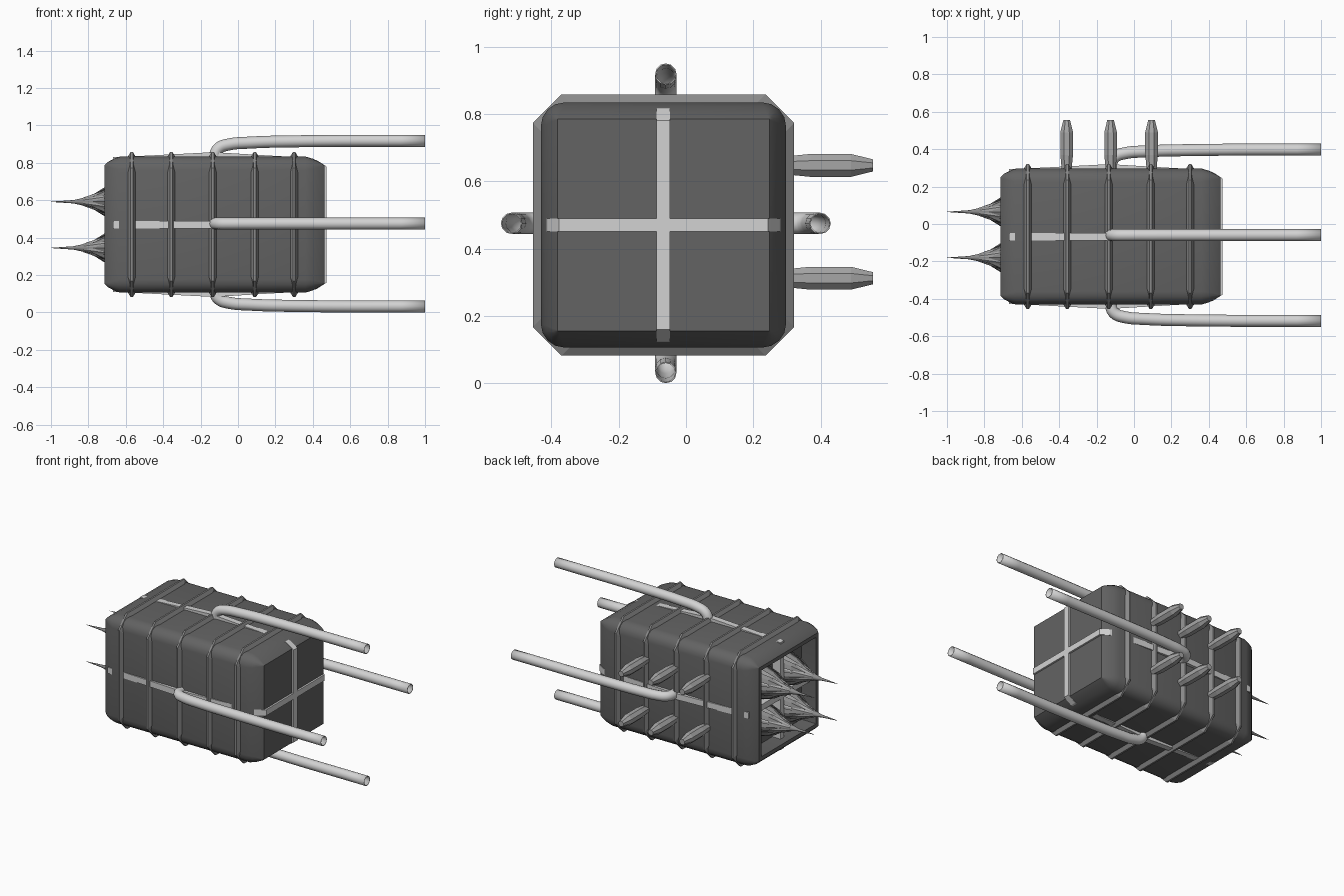
import bpy, bmesh, math
from mathutils import Vector

if "Cube" in bpy.data.objects:
    bpy.data.objects.remove(bpy.data.objects["Cube"])

CY, CZ = -0.067, 0.47          # body axis


def mat(name, v):
    m = bpy.data.materials.new(name)
    m.diffuse_color = (v, v, v, 1)
    m.use_nodes = True
    m.node_tree.nodes["Principled BSDF"].inputs["Base Color"].default_value = m.diffuse_color
    return m


DARK = mat("dark grey", 0.125)
MID = mat("mid grey", 0.25)
PALE = mat("pale grey", 0.38)
LIGHT = mat("light grey", 0.65)


def make(name, bm, material, angle=35):
    bmesh.ops.recalc_face_normals(bm, faces=bm.faces)
    me = bpy.data.meshes.new(name)
    bm.to_mesh(me)
    bm.free()
    me.materials.append(material)
    if angle:
        me.shade_smooth()
        me.set_sharp_from_angle(angle=math.radians(angle))
    ob = bpy.data.objects.new(name, me)
    bpy.context.collection.objects.link(ob)
    return ob


def loft(bm, rings, cap=True):
    vs = [[bm.verts.new(p) for p in r] for r in rings]
    n = len(vs[0])
    for a, b in zip(vs, vs[1:]):
        for i in range(n):
            j = (i + 1) % n
            bm.faces.new((a[i], a[j], b[j], b[i]))
    if cap:
        bm.faces.new(vs[0])
        bm.faces.new(vs[-1])


def rounded(x, h, r, seg):
    """Rounded square around the body axis at x."""
    pts = []
    for k, (sy, sz) in enumerate(((1, 1), (-1, 1), (-1, -1), (1, -1))):
        for i in range(seg + 1):
            a = math.pi / 2 * (k + i / seg)
            pts.append((x, CY + sy * (h - r) + r * math.cos(a),
                        CZ + sz * (h - r) + r * math.sin(a)))
    return pts


def circle(c, r, n, axis, phase=0):
    pts = []
    for i in range(n):
        a = 2 * math.pi * (i + phase) / n
        u, v = r * math.cos(a), r * math.sin(a)
        d = (0, u, v) if axis == 'x' else (u, 0, v)
        pts.append(Vector(c) + Vector(d))
    return pts


# Body: bevelled box with a recessed engine bay at the -x end
bm = bmesh.new()
loft(bm, [rounded(x, h, r, 4) for x, h, r in (
    (-0.61, .285, .002), (-0.715, .29, .002), (-0.715, .315, .002),
    (-0.695, .335, .025), (-0.66, .354, .055), (-0.63, .364, .07),
    (0.36, .364, .07), (0.40, .352, .055), (0.445, .328, .02), (0.462, .315, .002))])
make("body", bm, DARK)

# Ribs: chamfered square bands
for k, x in enumerate((-0.568, -0.357, -0.135, 0.09, 0.30)):
    bm = bmesh.new()
    loft(bm, [rounded(x + dx, h, .085, 1) for dx, h in (
        (-.024, .358), (-.006, .388), (.006, .388), (.024, .358))])
    make(f"rib_{k}", bm, MID, 0)

# Crossed slabs whose edges show as light stripes
outline = ((-0.668, .3605), (-0.545, .3655), (-0.13, .387), (0.2, .367),
           (0.36, .358), (0.42, .345), (0.462, .318), (0.474, .31))
for name, upright in (("upright_stripe", True), ("level_stripe", False)):
    bm = bmesh.new()
    prof = list(outline) + [(x, -h) for x, h in reversed(outline)]
    rings = []
    for t in (-0.02, 0.02):
        rings.append([(x, CY + t, CZ + h) if upright else (x, CY + h, CZ + t)
                      for x, h in prof])
    loft(bm, rings)
    make(name, bm, LIGHT, 0)

# Four bent pipes, open at the far end
path = ((-0.122, .33), (-0.12, .375), (-0.10, .405), (-0.05, .423),
        (0.06, .433), (0.3, .440), (1.0, .443))
for name, dy, dz in (("top_pipe", 0, 1), ("bottom_pipe", 0, -1),
                     ("front_pipe", -1, 0), ("back_pipe", 1, 0)):
    cu = bpy.data.curves.new(name, 'CURVE')
    cu.dimensions = '3D'
    cu.bevel_depth = 0.032
    cu.bevel_resolution = 4
    cu.resolution_u = 6
    sp = cu.splines.new('BEZIER')
    sp.bezier_points.add(len(path) - 1)
    for p, (x, o) in zip(sp.bezier_points, path):
        p.co = (x, -0.06 + dy * (o + .015), 0.475 + dz * o)
        p.handle_left_type = p.handle_right_type = 'AUTO'
    tmp = bpy.data.objects.new(name + "_curve", cu)
    bpy.context.collection.objects.link(tmp)
    bpy.context.view_layer.update()
    me = bpy.data.meshes.new_from_object(
        tmp.evaluated_get(bpy.context.evaluated_depsgraph_get()))
    bpy.data.objects.remove(tmp)
    bm = bmesh.new()
    bm.from_mesh(me)
    pipe = make(name, bm, LIGHT, 50)
    s = pipe.modifiers.new("wall", 'SOLIDIFY')
    s.thickness = 0.004
    s.offset = -1

# Six octagonal fins on the back
for i, x in enumerate((-0.36, -0.125, 0.094)):
    for j, z in enumerate((0.312, 0.647)):
        bm = bmesh.new()
        k = 1 / math.cos(math.pi / 8)
        loft(bm, [circle((x, y, z), r * k, 8, 'y', 0.5) for y, r in (
            (0.27, .026), (0.32, .029), (0.37, .034), (0.49, .034), (0.555, .018))])
        make(f"fin_{i}_{j}", bm, PALE, 0)

# Four spiked engines, each a cone wrapped in petals
for i, y in enumerate((-0.18, 0.065)):
    for j, z in enumerate((0.345, 0.592)):
        bm = bmesh.new()
        loft(bm, [circle((x, y, z), r, 12, 'x') for x, r in (
            (-0.605, .075), (-0.70, .055), (-0.78, .034), (-0.83, .02),
            (-0.88, .009), (-1.0, .0008))])
        make(f"engine_spike_{i}_{j}", bm, MID)
        for part, n, tip, material, phase in (
                ("outer_petals", 8, -0.775, MID, 0), ("inner_petals", 8, -0.83, PALE, .5)):
            bm = bmesh.new()
            base = 0.105 if part == "outer_petals" else 0.085
            for q in range(n):
                a = 2 * math.pi * (q + phase) / n
                rad = Vector((0, math.cos(a), math.sin(a)))
                tan = Vector((0, -math.sin(a), math.cos(a)))
                c = Vector((0, y, z))

                def section(x, r, w, t):
                    o = c + Vector((x, 0, 0)) + rad * r
                    return [o + tan * w, o + rad * t, o - tan * w, o - rad * t]
                loft(bm, [section(-0.61, base, .028, .008),
                          section(-0.70, base * .74, .024, .008),
                          section(tip, .036 if tip > -.8 else .02, .003, .003)])
            make(f"engine_{part}_{i}_{j}", bm, material, 0)
